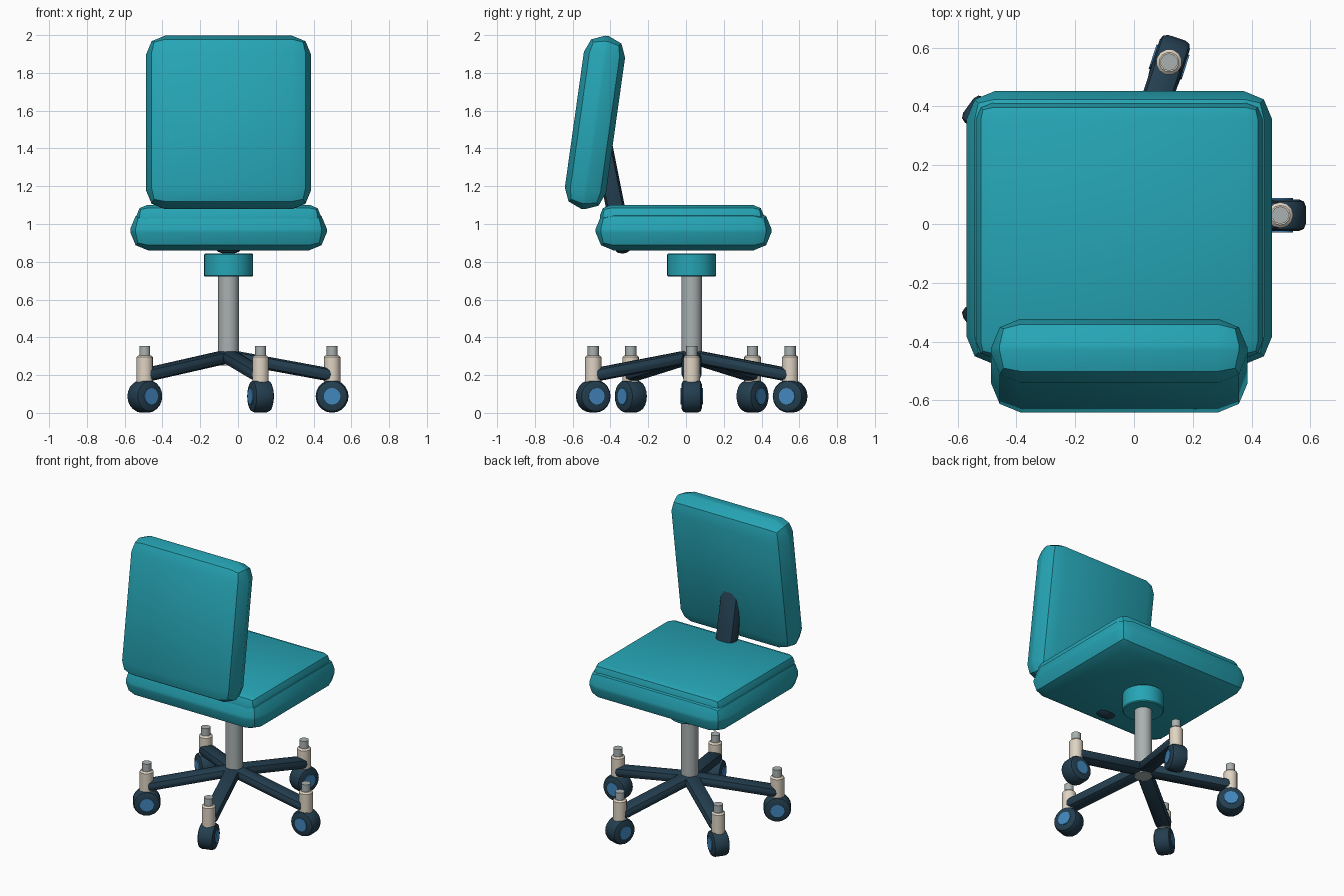
import bpy, bmesh, math
from mathutils import Vector, Matrix

if "Cube" in bpy.data.objects:
    bpy.data.objects.remove(bpy.data.objects["Cube"])

CX, CY = -0.05, 0.03          # axis of the swivel column


def material(name, rgb):
    m = bpy.data.materials.new(name)
    m.diffuse_color = (*rgb, 1)
    m.use_nodes = True
    m.node_tree.nodes["Principled BSDF"].inputs["Base Color"].default_value = m.diffuse_color
    return m


TEAL = material("teal fabric", (0.019, 0.375, 0.462))
NAVY = material("dark navy plastic", (0.017, 0.048, 0.078))
BLUE = material("hub blue", (0.054, 0.242, 0.515))
CREAM = material("cream plastic", (0.74, 0.66, 0.55))
GREY = material("grey metal", (0.40, 0.44, 0.44))


def finish(name, bm, mat, matrix):
    me = bpy.data.meshes.new(name)
    bm.to_mesh(me)
    bm.free()
    me.materials.append(mat)
    ob = bpy.data.objects.new(name, me)
    bpy.context.collection.objects.link(ob)
    ob.matrix_world = matrix
    bpy.ops.object.select_all(action='DESELECT')
    ob.select_set(True)
    bpy.context.view_layer.objects.active = ob
    bpy.ops.object.shade_smooth_by_angle(angle=math.radians(40))
    return ob


def soft_box(name, size, bevel, mat, matrix):
    bm = bmesh.new()
    bmesh.ops.create_cube(bm, size=1)
    bmesh.ops.scale(bm, vec=size, verts=bm.verts)
    bmesh.ops.bevel(bm, geom=list(bm.edges), offset=bevel, segments=2,
                    profile=0.5, affect='EDGES', clamp_overlap=True)
    return finish(name, bm, mat, matrix)


def soft_bar(name, a, b, width, thick, bevel, mat):
    a, b = Vector(a), Vector(b)
    rot = (b - a).to_track_quat('Z', 'Y').to_matrix().to_4x4()
    return soft_box(name, (width, thick, (b - a).length), bevel, mat,
                    Matrix.Translation((a + b) / 2) @ rot)


def cylinder(name, r, depth, sides, mat, matrix, bevel=0.0, segments=1):
    bm = bmesh.new()
    bmesh.ops.create_cone(bm, cap_ends=True, segments=sides, radius1=r,
                          radius2=r, depth=depth)
    if bevel:
        rims = [e for e in bm.edges
                if abs(e.verts[0].co.z - e.verts[1].co.z) < 1e-5]
        bmesh.ops.bevel(bm, geom=rims, offset=bevel, segments=segments,
                        profile=0.5, affect='EDGES')
    return finish(name, bm, mat, matrix)


def at(x, y, z):
    return Matrix.Translation((x, y, z))


# seat: wide lower pad with a slightly smaller cushion on top
soft_box("seat_pad", (1.04, 0.93, 0.21), 0.095, TEAL, at(CX, -0.013, 0.965))
soft_box("seat_cushion", (0.975, 0.868, 0.15), 0.055, TEAL, at(CX, -0.022, 1.025))

# tilted backrest and its support bar
soft_box("backrest", (0.873, 0.22, 0.925), 0.1, TEAL,
         at(CX, -0.482, 1.5375) @ Matrix.Rotation(math.radians(-8), 4, 'X'))
soft_bar("backrest_support", (CX, -0.325, 0.845), (CX, -0.455, 1.495),
         0.14, 0.10, 0.04, NAVY)

# swivel column and collar
cylinder("column", 0.055, 0.55, 24, GREY, at(CX, CY, 0.525))
cylinder("collar", 0.13, 0.123, 32, TEAL, at(CX, CY, 0.7825), 0.006)

# five legs, each with a caster
for i in range(5):
    turn = at(CX, CY, 0) @ Matrix.Rotation(math.radians(72 * i), 4, 'Z')
    n = i + 1
    soft_bar(f"leg_{n}", turn @ Vector((-0.01, 0, 0.302)),
             turn @ Vector((0.55, 0, 0.199)), 0.105, 0.07, 0.032, NAVY)
    tip = turn @ at(0.548, 0, 0)
    cylinder(f"caster_stem_{n}", 0.044, 0.16, 12, CREAM, tip @ at(0, 0, 0.225), 0.01)
    cylinder(f"caster_pin_{n}", 0.03, 0.12, 10, GREY, tip @ at(0, 0, 0.295))
    axle = tip @ at(0, 0, 0.088) @ Matrix.Rotation(math.pi / 2, 4, 'X')
    cylinder(f"caster_wheel_{n}", 0.087, 0.108, 20, NAVY, axle, 0.024, 2)
    cylinder(f"caster_hub_{n}", 0.044, 0.118, 16, BLUE, axle)
